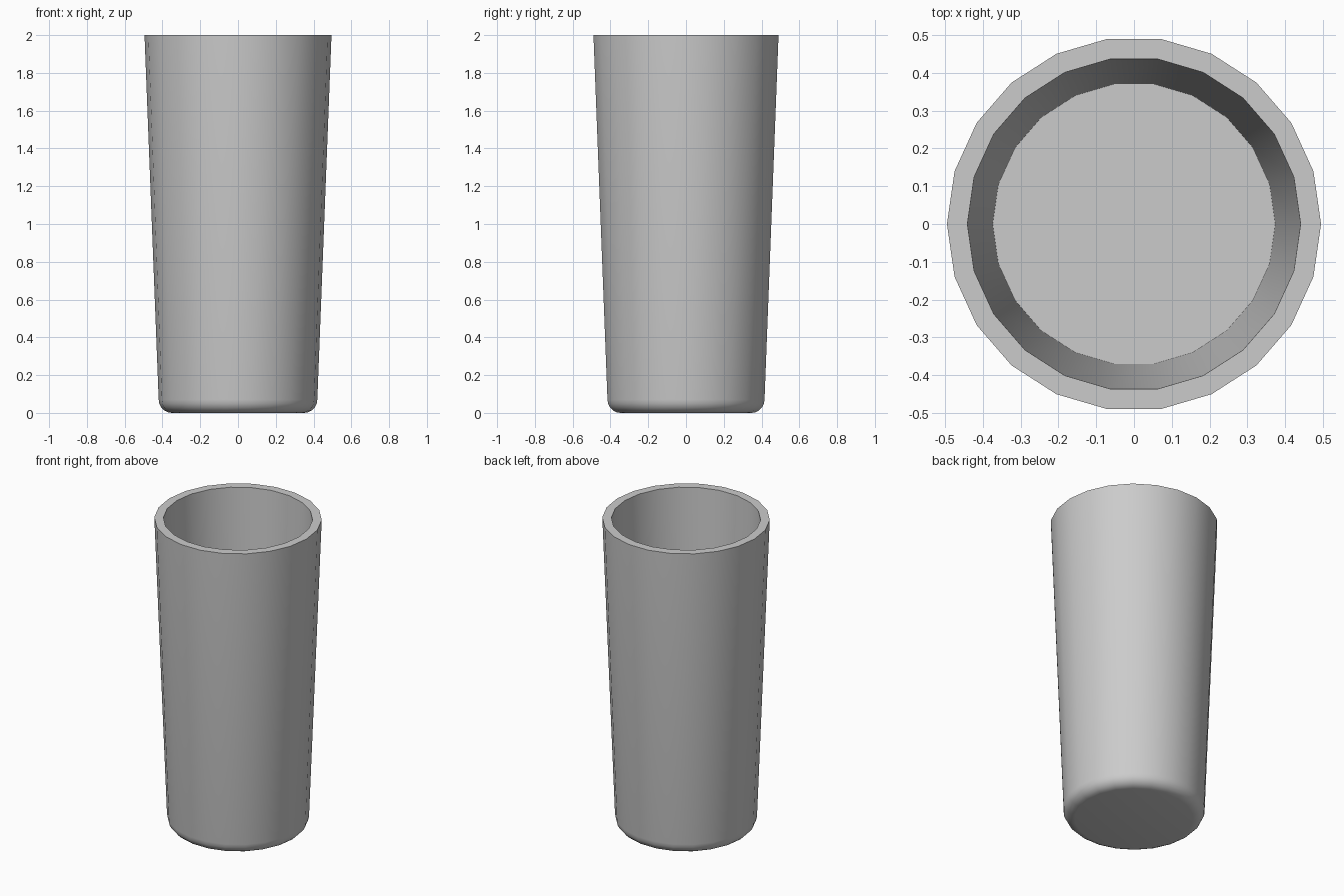
import bpy, bmesh, math

if "Cube" in bpy.data.objects:
    bpy.data.objects.remove(bpy.data.objects["Cube"])

SIDES = 22

# Cross-section (radius, height): underside, rounded foot, outer wall, rim, inner wall, floor
foot_r, foot_h = 0.07, 0.07
profile = [(foot_r * math.sin(a) + 0.35, foot_h * (1 - math.cos(a)))
           for a in (math.radians(90 * i / 5) for i in range(6))]
profile += [(0.495, 2.0), (0.441, 2.0), (0.374, 0.06)]

# Drinking tumbler: rings of the profile joined by quads, capped under and inside
bm = bmesh.new()
rings = []
for r, z in profile:
    rings.append([bm.verts.new((r * math.cos(2 * math.pi * i / SIDES),
                                r * math.sin(2 * math.pi * i / SIDES), z))
                  for i in range(SIDES)])
for low, high in zip(rings, rings[1:]):
    for i in range(SIDES):
        j = (i + 1) % SIDES
        bm.faces.new((low[i], low[j], high[j], high[i]))
bm.faces.new(rings[0][::-1])
bm.faces.new(rings[-1])
bmesh.ops.recalc_face_normals(bm, faces=bm.faces[:])

mesh = bpy.data.meshes.new("tumbler")
bm.to_mesh(mesh)
bm.free()
tumbler = bpy.data.objects.new("tumbler", mesh)
bpy.context.collection.objects.link(tumbler)

# Smooth walls and foot, crisp rim and inner floor edge
bpy.context.view_layer.objects.active = tumbler
tumbler.select_set(True)
bpy.ops.object.shade_smooth_by_angle(angle=math.radians(35))
